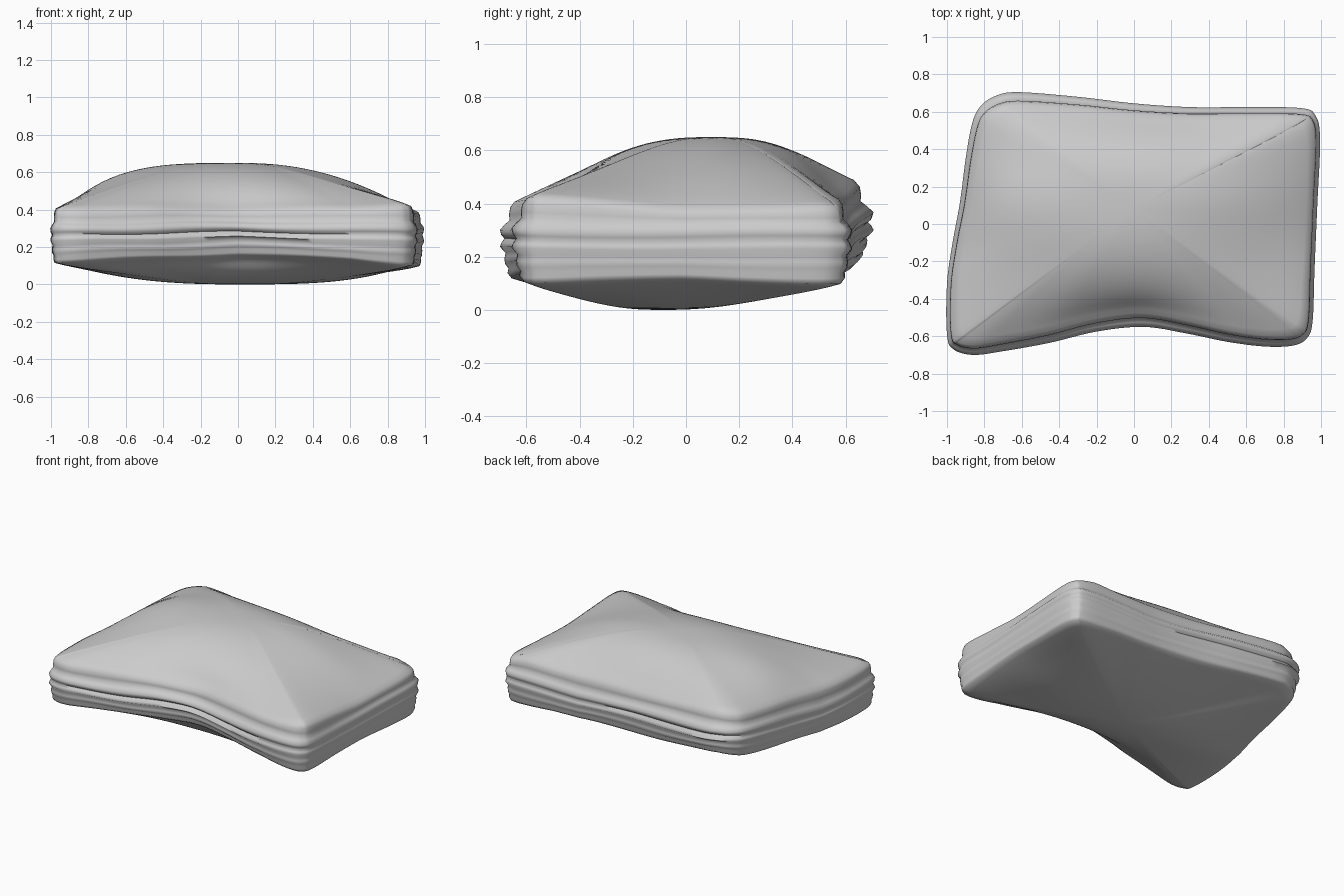
import bpy, bmesh, math
from mathutils import Vector

cube = bpy.data.objects.get("Cube")
if cube:
    bpy.data.objects.remove(cube)

# Plan outline of the cushion, counter-clockwise
OUTLINE = [(-.965, -.67), (-.86, -.70), (-.7, -.68), (-.45, -.635), (-.2, -.575), (.05, -.55),
           (.28, -.585), (.5, -.63), (.7, -.655), (.85, -.65), (.925, -.61), (.955, -.52),
           (.965, -.25), (.98, .1), (.995, .45), (.97, .58), (.89, .62), (.6, .625), (.3, .625),
           (0, .645), (-.3, .68), (-.62, .705), (-.74, .685), (-.82, .63), (-.865, .54),
           (-.9, .35), (-.93, .12), (-.97, -.1), (-1, -.32), (-1, -.59)]
# Gathered side band: (inset, height) from top seam to bottom seam
BAND = [(.07, .422), (.05, .41), (.036, .388), (.032, .36), (.034, .337), (.016, .318),
        (.0, .297), (.005, .275), (.016, .262), (.006, .246), (.0, .23), (.02, .207),
        (.016, .188), (.018, .168), (.03, .152), (.027, .135), (.04, .118), (.07, .107)]
STEPS = 6
RINGS = 20


def clamp(v):
    return max(0.0, min(1.0, v))


def smooth_loop(points, steps):
    """Closed Catmull-Rom curve through the points."""
    p = [Vector(q) for q in points]
    n, out = len(p), []
    for i in range(n):
        a, b, c, d = (p[(i + k) % n] for k in (-1, 0, 1, 2))
        for s in range(steps):
            t = s / steps
            out.append(.5 * (2 * b + (c - a) * t + (2 * a - 5 * b + 4 * c - d) * t ** 2
                             + (3 * b - a - 3 * c + d) * t ** 3))
    return out


loop = smooth_loop(OUTLINE, STEPS)
N = len(loop)
normals = []
for i in range(N):
    t = (loop[(i + 3) % N] - loop[i - 3]).normalized()
    normals.append(Vector((t.y, -t.x)))


def band_ring(inset, z):
    ring = []
    for q, nrm in zip(loop, normals):
        # Raised back corner, bowed front middle, thicker +x corners, sagging +x side
        lift = .078 * clamp((q.y + .1) / .8) * clamp((.4 - q.x) / 1.1)
        front = clamp(1 - abs(q.x)) * clamp(-q.y / .5)
        corner = clamp((q.x - .6) / .3) * clamp(abs(q.y) / .5)
        sag = .035 * clamp((q.x - .8) / .15) * clamp((q.y + .6) / .5) * clamp((z - .3) / .1)
        bow = .13 * (.42 - z) * front
        thick = .12 * (z - .27) * corner
        wobble = .004 * math.sin(7 * q.x + 5 * q.y + 20 * z)
        r = q - nrm * inset * (.6 + .4 * abs(nrm.y)) * (1 + .5 * front + 6 * lift)
        ring.append(Vector((r.x, r.y, z + lift + bow + thick + wobble - sag)))
    return ring


def dome_rings(edge, centre, bulge):
    """Rings that shrink from the seam, turning oval as they swell to the centre height."""
    rings = []
    mid = Vector(centre[:2])
    for k in range(1, RINGS):
        t = 1 - k / RINGS
        ring = []
        for v in edge:
            d = Vector((v.x, v.y)) - mid
            half_y = .54 - math.copysign(1, d.y) * mid.y
            oval = d / math.hypot(d.x / .93, d.y / half_y)
            reach = oval.lerp(d, t ** 3)
            xy = mid + reach * t
            p = bulge(mid + oval)
            ring.append(Vector((xy.x, xy.y, centre[2] + (v.z - centre[2]) * t ** p)))
        rings.append(ring)
    return rings


band = [band_ring(*b) for b in BAND]
top_centre, base_centre = Vector((0, .08, .65)), Vector((0, -.08, 0))
top = dome_rings(band[0], top_centre, lambda d: 2.7 - .6 * d.x + .9 * d.y)
base = dome_rings(band[-1], base_centre, lambda d: 2.1 + .4 * d.x + .9 * d.x ** 2 - .8 * d.y)
rings = top[::-1] + band + base

# Cushion skin
bm = bmesh.new()
rows = [[bm.verts.new(v) for v in ring] for ring in rings]
for a, b in zip(rows, rows[1:]):
    for i in range(N):
        j = (i + 1) % N
        bm.faces.new((a[i], b[i], b[j], a[j]))
for row, centre in ((rows[0], top_centre), (rows[-1], base_centre)):
    c = bm.verts.new(centre)
    for i in range(N):
        bm.faces.new((row[i], row[(i + 1) % N], c))
bmesh.ops.recalc_face_normals(bm, faces=bm.faces)
# Soften the swollen top and base, including the seams
soft = [v for row in rows[:RINGS] + rows[-RINGS:] for v in row]
for _ in range(6):
    bmesh.ops.smooth_vert(bm, verts=soft, factor=.5, use_axis_x=True, use_axis_y=True, use_axis_z=True)
mesh = bpy.data.meshes.new("cushion")
bm.to_mesh(mesh)
bm.free()

fabric = bpy.data.materials.new("light_grey_fabric")
fabric.use_nodes = True
colour = (.6, .6, .6, 1)
fabric.diffuse_color = colour
fabric.node_tree.nodes["Principled BSDF"].inputs["Base Color"].default_value = colour
mesh.materials.append(fabric)

cushion = bpy.data.objects.new("cushion", mesh)
bpy.context.collection.objects.link(cushion)
bpy.context.view_layer.objects.active = cushion
cushion.select_set(True)
bpy.ops.object.shade_smooth_by_angle(angle=math.radians(80))
